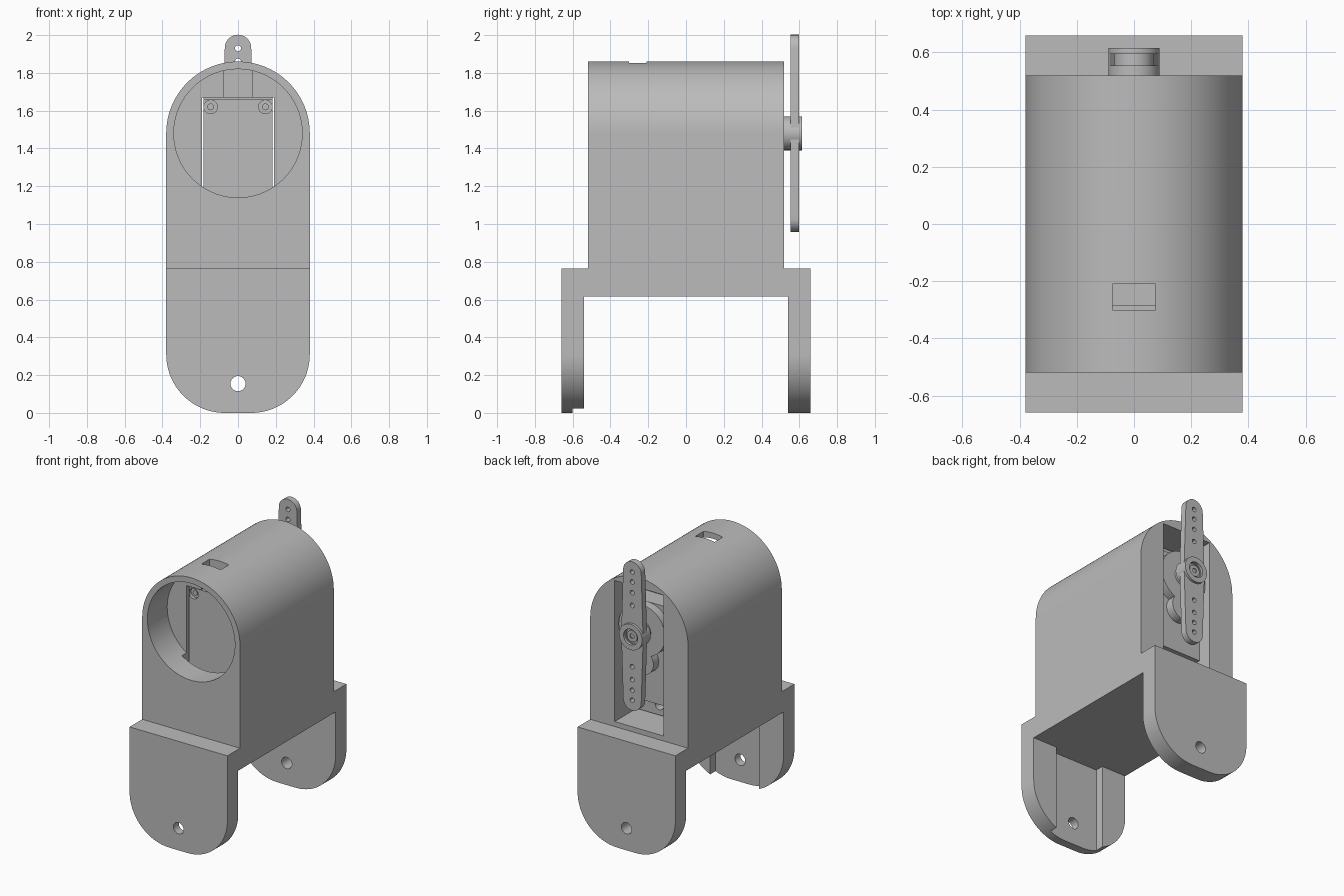
import bpy
from math import sin, cos, radians

if "Cube" in bpy.data.objects:
    bpy.data.objects.remove(bpy.data.objects["Cube"], do_unlink=True)

grey = bpy.data.materials.new("light_grey_plastic")
grey.use_nodes = True
COLOR = (0.5, 0.5, 0.5, 1)
grey.diffuse_color = COLOR
grey.node_tree.nodes["Principled BSDF"].inputs["Base Color"].default_value = COLOR


def arc(cx, cz, r, a0, a1, n=24):
    steps = [radians(a0 + (a1 - a0) * i / n) for i in range(n + 1)]
    return [(cx + r * cos(a), cz + r * sin(a)) for a in steps]


def circle(cx, cz, r, n=48):
    return arc(cx, cz, r, 0, 360, n)[:-1]


def rect(x0, x1, z0, z1):
    return [(x0, z0), (x1, z0), (x1, z1), (x0, z1)]


def prism(name, outline, lo, hi, axis="y"):
    """Extrude a closed outline along y (outline in x, z) or along x (outline in y, z)."""
    place = (lambda u, v, d: (u, d, v)) if axis == "y" else (lambda u, v, d: (d, u, v))
    n = len(outline)
    verts = [place(u, v, d) for d in (lo, hi) for u, v in outline]
    faces = [list(range(n)), list(range(2 * n - 1, n - 1, -1))]
    faces += [[i, i + n, (i + 1) % n + n, (i + 1) % n] for i in range(n)]
    if axis == "x":
        faces = [f[::-1] for f in faces]
    mesh = bpy.data.meshes.new(name)
    mesh.from_pydata(verts, [], faces)
    mesh.materials.append(grey)
    obj = bpy.data.objects.new(name, mesh)
    bpy.context.collection.objects.link(obj)
    return obj


def combine(obj, tool, mode="DIFFERENCE"):
    mod = obj.modifiers.new("combine", "BOOLEAN")
    mod.operation, mod.object, mod.solver = mode, tool, "EXACT"
    bpy.context.view_layer.objects.active = obj
    bpy.ops.object.modifier_apply(modifier=mod.name)
    bpy.data.objects.remove(tool, do_unlink=True)


def cut(obj, outline, lo, hi):
    combine(obj, prism("cutter", outline, lo, hi))


W, AXIS = 0.38, 1.48        # half width of the bracket, height of the output shaft

# Bracket: side silhouette trimmed by the rounded front silhouette
half = [(0.54, 0.615), (0.54, 0), (0.66, 0), (0.66, 0.765), (0.52, 0.765), (0.52, 1.9)]
side = half + [(-y, z) for y, z in reversed(half)]
bracket = prism("bracket", side, -0.5, 0.5, "x")
front = (arc(0, AXIS, W, 0, 180, 64) + arc(-0.07, 0.31, 0.31, 180, 270)
         + arc(0.07, 0.31, 0.31, 270, 360))
combine(bracket, prism("trim", front, -0.8, 0.8), "INTERSECT")

# Round front opening, servo pockets and wire slot
cut(bracket, circle(0, AXIS, 0.34, 72), -0.6, -0.3)
cut(bracket, rect(-0.19, 0.19, 0.95, 1.67), -0.35, 0.3)
cut(bracket, rect(-0.19, 0.19, 0.8, 1.79), 0.215, 0.6)
cut(bracket, rect(-0.075, 0.075, 1.6, 1.95), -0.301, -0.21)

# Pivot holes and the guide groove inside the front leg
for y in (-0.6, 0.6):
    cut(bracket, circle(0, 0.155, 0.04, 32), y - 0.1, y + 0.1)
cut(bracket, rect(-0.19, 0.19, -0.1, 0.615), -0.6, -0.5)

# Servo case with corner recesses on its bottom
case = prism("servo_case", rect(-0.183, 0.183, 0.96, 1.66), -0.285, 0.43)
for s in (-1, 1):
    for z in (1.62, 1.0):
        cut(case, circle(s * 0.145, z, 0.036, 24), -0.3, -0.262)
        prism("case_screw", circle(s * 0.145, z, 0.018, 16), -0.27, -0.255)

# Mounting tabs with screw holes
for name, z0, z1, hole in (("lower_tab", 0.81, 0.96, 0.88), ("upper_tab", 1.66, 1.78, 1.72)):
    tab = prism(name, rect(-0.183, 0.183, z0, z1), 0.217, 0.295)
    cut(tab, circle(0, hole, 0.033, 24), 0.2, 0.31)

# Gear tower and output shaft
prism("gear_tower", circle(0, AXIS, 0.18), 0.43, 0.49)
prism("idler_tower", circle(0, 1.26, 0.09, 32), 0.43, 0.49)
prism("output_shaft", circle(0, AXIS, 0.07, 32), 0.49, 0.585)

# Servo horn: tapered double arm with a round hub
REACH, TIP = 0.452, 0.07
arm = (arc(0, AXIS + REACH, TIP, 0, 180) + [(-0.085, AXIS)]
       + arc(0, AXIS - REACH, TIP, 180, 360) + [(0.085, AXIS)])
horn = prism("servo_horn", arm, 0.553, 0.597)
for s in (-1, 1):
    for d in (0.45, 0.38, 0.305, 0.215):
        cut(horn, circle(0, AXIS + s * d, 0.016, 16), 0.5, 0.65)
cut(horn, circle(0, AXIS, 0.05, 32), 0.5, 0.65)
hub = prism("horn_hub", circle(0, AXIS, 0.09), 0.52, 0.615)
cut(hub, circle(0, AXIS, 0.055, 32), 0.59, 0.65)
screw = prism("horn_screw", circle(0, AXIS, 0.04, 24), 0.58, 0.6)
cut(screw, circle(0, AXIS, 0.018, 6), 0.592, 0.65)

# Smooth the curved walls and keep the edges crisp
bpy.ops.object.select_all(action="DESELECT")
for obj in bpy.context.collection.objects:
    if obj.type == "MESH" and grey.name in obj.data.materials:
        obj.select_set(True)
        bpy.context.view_layer.objects.active = obj
bpy.ops.object.shade_smooth_by_angle(angle=radians(30))
